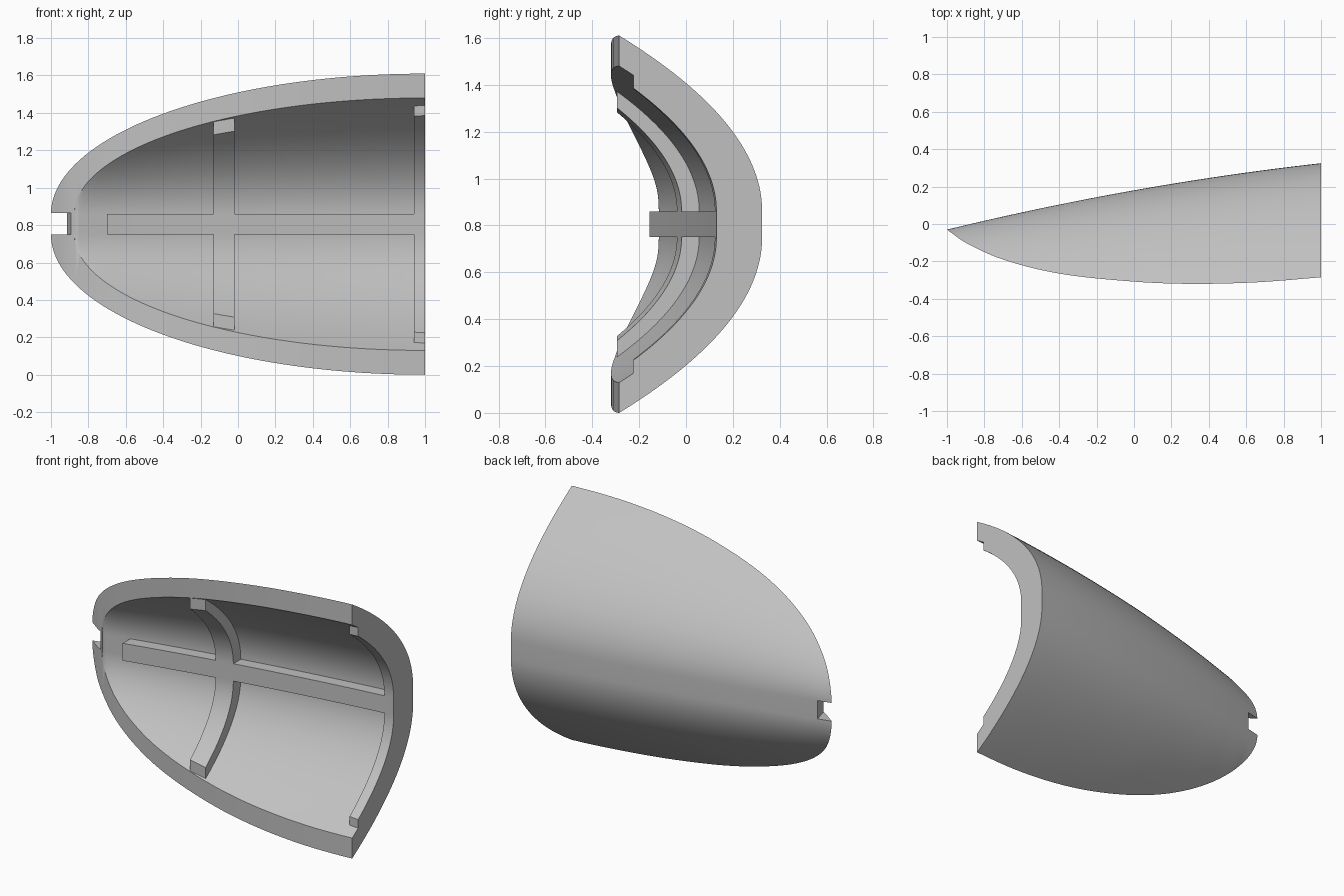
import bpy, bmesh, math
from mathutils import Matrix, Vector

if "Cube" in bpy.data.objects:
    bpy.data.objects.remove(bpy.data.objects["Cube"])

MID_Z = 0.805      # height of the symmetry plane
FLAT = 0.055       # half width of the flat strip along the ridge
WALL = 0.12
RIB = 0.075

grey = bpy.data.materials.new("light_grey")
grey.use_nodes = True
grey.diffuse_color = (0.53, 0.53, 0.53, 1)
grey.node_tree.nodes["Principled BSDF"].inputs["Base Color"].default_value = (0.53, 0.53, 0.53, 1)

RIM = [(-1, -0.03), (-0.9, -0.1), (-0.7, -0.19), (-0.4, -0.265), (0, -0.308),
       (0.3, -0.32), (0.65, -0.312), (1, -0.285)]


def rim_y(x):
    """Depth of the open edge, smoothly interpolated along the length."""
    x = min(max(x, -1), 1)
    i = next(k for k in range(len(RIM) - 1) if x <= RIM[k + 1][0])

    def slope(k):
        a, b = RIM[max(k - 1, 0)], RIM[min(k + 1, len(RIM) - 1)]
        return (b[1] - a[1]) / (b[0] - a[0])
    (x0, y0), (x1, y1) = RIM[i], RIM[i + 1]
    w = x1 - x0
    t = (x - x0) / w
    return (y0 * (1 + 2 * t) * (1 - t) ** 2 + y1 * t * t * (3 - 2 * t)
            + w * slope(i) * t * (1 - t) ** 2 - w * slope(i + 1) * t * t * (1 - t))


def ridge_y(x):
    x = min(x, 1)
    return 0.18 + 0.1775 * x - 0.0325 * x * x


def inner_y(x):
    return max(ridge_y(x) - WALL, rim_y(x) + 0.004)


def arc(x, half, top, edge, n=28):
    """Two parabola halves joined by a flat strip, from low z to high z."""
    right = [(half * i / n, top - (top - edge) * (i / n) ** 2) for i in range(n + 1)]
    low = [Vector((x, y, MID_Z - FLAT - u)) for u, y in reversed(right)]
    high = [Vector((x, y, MID_Z + FLAT + u)) for u, y in right]
    return low + high


def add_object(name, bm):
    bmesh.ops.recalc_face_normals(bm, faces=bm.faces)
    mesh = bpy.data.meshes.new(name)
    bm.to_mesh(mesh)
    bm.free()
    mesh.materials.append(grey)
    obj = bpy.data.objects.new(name, mesh)
    bpy.context.collection.objects.link(obj)
    return obj


def loft(name, sections):
    """Closed solid through a row of equal-length section loops."""
    bm = bmesh.new()
    rings = [[bm.verts.new(p) for p in s] for s in sections]
    n = len(rings[0])
    for a, b in zip(rings, rings[1:]):
        for i in range(n):
            j = (i + 1) % n
            bm.faces.new((a[i], a[j], b[j], b[i]))
    bm.faces.new(rings[0])
    bm.faces.new(rings[-1])
    return add_object(name, bm)


def smooth(obj, angle=30):
    bpy.ops.object.select_all(action='DESELECT')
    obj.select_set(True)
    bpy.context.view_layer.objects.active = obj
    bpy.ops.object.shade_smooth_by_angle(angle=math.radians(angle))


def cut(obj, cutter):
    cutter.hide_render = True
    mod = obj.modifiers.new("cut", 'BOOLEAN')
    mod.operation = 'DIFFERENCE'
    mod.solver = 'EXACT'
    mod.object = cutter
    bpy.context.view_layer.objects.active = obj
    bpy.ops.object.modifier_apply(modifier=mod.name)
    bpy.data.objects.remove(cutter)


# Outer body: elliptical outline with parabolic sections
STEPS = 48
angles = [math.pi / 2 * (i + 0.15) / (STEPS + 0.15) for i in range(STEPS + 1)]
outer = []
for a in angles:
    x = 1 - 2 * math.cos(a)
    outer.append(arc(x, 0.75 * math.sin(a), max(ridge_y(x), rim_y(x) + 0.002), rim_y(x)))
shell = loft("shell", outer)

# Hollow, open at the front and at the wide end
hollow = []
for a in angles + [None]:
    x = 1.1 if a is None else 1 - 1.875 * math.cos(a)
    half = 0.62 if a is None else 0.62 * math.sin(a)
    pts = arc(x, half, inner_y(x), rim_y(x))
    front = [Vector((x, -0.7, p.z)) for p in (pts[-1], pts[0])]
    hollow.append(pts + front)
cut(shell, loft("hollow_cutter", hollow))

# Notch through the nose, square to the sloping ridge
tilt = math.radians(13)
bm = bmesh.new()
bmesh.ops.create_cube(bm, size=1, matrix=(
    Matrix.Translation((-0.905, -0.05, MID_Z + 0.003)) @ Matrix.Rotation(tilt, 4, 'Z')
    @ Matrix.Translation((-0.1, 0, 0)) @ Matrix.Diagonal((0.2, 0.5, 0.115, 1))))
cut(shell, add_object("notch_cutter", bm))
smooth(shell)


def rib(name, x0, x1, end, thick):
    """Cross rib following the inner wall, ending at depth y = end."""
    sections = []
    for k in range(5):
        x = x0 + (x1 - x0) * k / 4
        half = 0.62 * math.sqrt(1 - ((1 - x) / 1.875) ** 2)
        top, edge = inner_y(x), rim_y(x)

        def reach(embed):
            return half * math.sqrt((top + embed - end) / (top - edge))
        back = arc(x, reach(0.02), top + 0.02, end)
        face = arc(x, reach(0) - thick, top - RIB, end)
        sections.append(back + face[::-1])
    smooth(loft(name, sections))


rib("middle_rib", -0.13, -0.02, -0.295, 0.07)
rib("end_rib", 0.94, 1.0, -0.225, 0.055)

# Lengthwise spine along the inner ridge
spine = []
for k in range(25):
    x = -0.7 + 1.7 * k / 24
    near, far = inner_y(x) - RIB, inner_y(x) + 0.03
    spine.append([Vector((x, y, MID_Z + s * FLAT))
                  for y, s in ((near, -1), (near, 1), (far, 1), (far, -1))])
smooth(loft("spine", spine))
